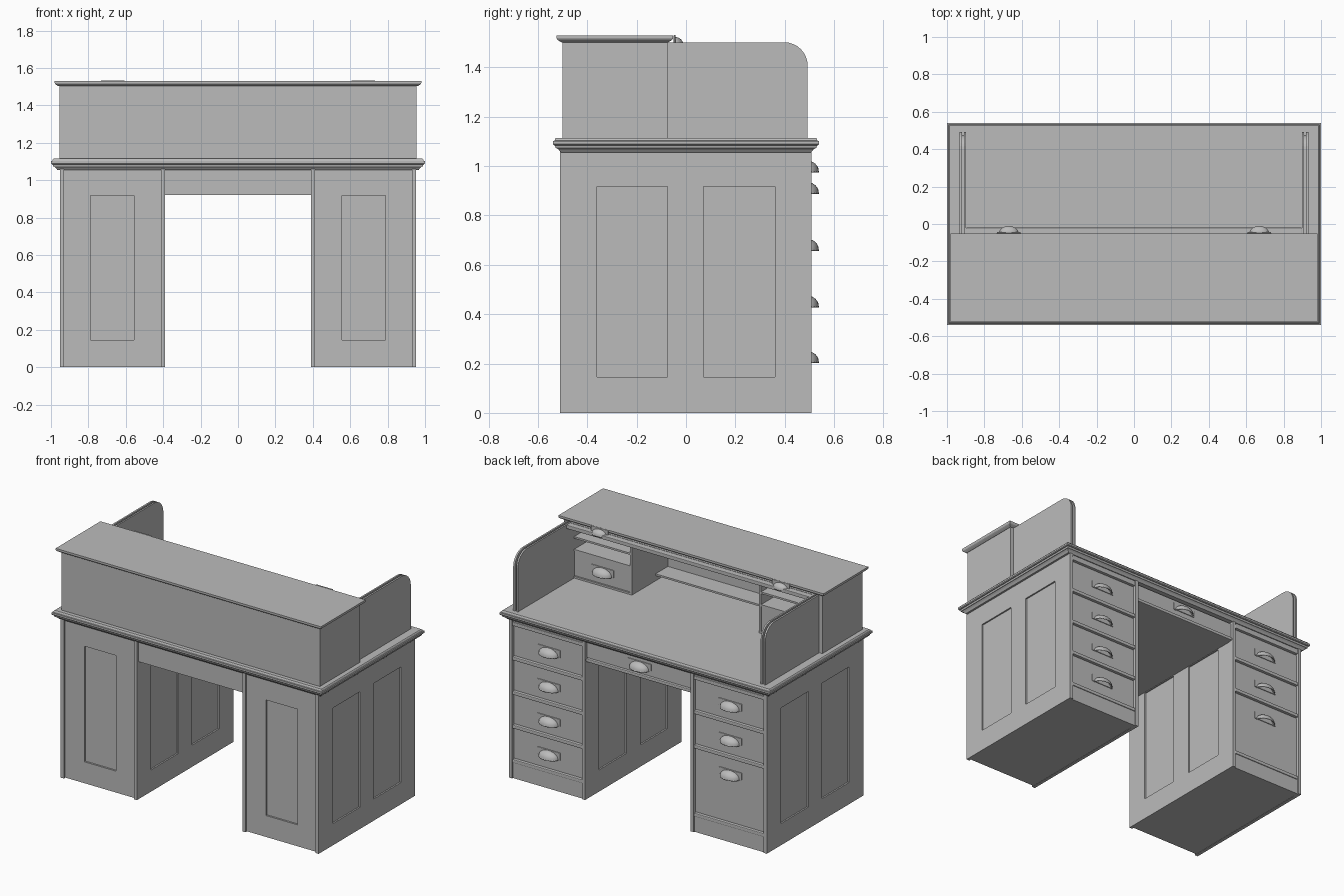
import bpy, bmesh, math
from mathutils import Matrix, Vector

if "Cube" in bpy.data.objects:
    bpy.data.objects.remove(bpy.data.objects["Cube"], do_unlink=True)

GREY = (0.5, 0.5, 0.5, 1)
mat = bpy.data.materials.new("plain_grey")
mat.use_nodes = True
mat.diffuse_color = GREY
mat.node_tree.nodes["Principled BSDF"].inputs["Base Color"].default_value = GREY


def finish(name, bm):
    bmesh.ops.recalc_face_normals(bm, faces=bm.faces)
    me = bpy.data.meshes.new(name)
    bm.to_mesh(me)
    bm.free()
    me.materials.append(mat)
    ob = bpy.data.objects.new(name, me)
    bpy.context.scene.collection.objects.link(ob)
    return ob


def add_box(bm, x, y, z):
    size = (x[1] - x[0], y[1] - y[0], z[1] - z[0], 1)
    mid = Vector((x[0] + x[1], y[0] + y[1], z[0] + z[1])) / 2
    bmesh.ops.create_cube(bm, size=1, matrix=Matrix.Translation(mid) @ Matrix.Diagonal(size))


def box(name, x, y, z, bevel=0):
    bm = bmesh.new()
    add_box(bm, sorted(x), y, z)
    if bevel:
        bmesh.ops.bevel(bm, geom=bm.edges[:], offset=bevel, segments=2, profile=0.5, affect='EDGES')
    return finish(name, bm)


def carve(ob, boxes):
    # Sink rectangular panels into a board
    bm = bmesh.new()
    for x, y, z in boxes:
        add_box(bm, sorted(x), y, z)
    cutter = finish(ob.name + "_cutter", bm)
    cutter.hide_render = True
    mod = ob.modifiers.new("panels", 'BOOLEAN')
    mod.operation, mod.solver, mod.object = 'DIFFERENCE', 'EXACT', cutter
    bpy.context.view_layer.objects.active = ob
    bpy.ops.object.modifier_apply(modifier=mod.name)
    bpy.data.objects.remove(cutter, do_unlink=True)


def stacked(name, half_x, y, steps):
    # Rectangular slab with a moulded edge: steps are (height, inset)
    bm = bmesh.new()
    rings = []
    for z, d in steps:
        rings.append([bm.verts.new((sx * (half_x - d), yy, z)) for sx, yy in
                      ((-1, y[0] + d), (1, y[0] + d), (1, y[1] - d), (-1, y[1] - d))])
    for a, b in zip(rings, rings[1:]):
        for i in range(4):
            j = (i + 1) % 4
            bm.faces.new((a[i], a[j], b[j], b[i]))
    bm.faces.new(rings[0])
    bm.faces.new(rings[-1])
    finish(name, bm)


def pull(name, x, y, z, scale=1.0):
    # Cup pull: quarter ellipsoid shell on a thin back plate
    bm = bmesh.new()
    bmesh.ops.create_uvsphere(bm, u_segments=24, v_segments=12, radius=1)
    for normal in ((0, -1, 0), (0, 0, -1)):
        bmesh.ops.bisect_plane(bm, geom=bm.verts[:] + bm.edges[:] + bm.faces[:],
                               plane_co=(0, 0, 0), plane_no=normal, clear_outer=True)
    bmesh.ops.transform(bm, verts=bm.verts, matrix=Matrix.Translation((x, y, z - 0.02))
                        @ Matrix.Diagonal((0.07 * scale, 0.05 * scale, 0.043 * scale, 1)))
    ob = finish(name, bm)
    solid = ob.modifiers.new("thickness", 'SOLIDIFY')
    solid.thickness, solid.offset = 0.006, -1
    bpy.ops.object.select_all(action='DESELECT')
    ob.select_set(True)
    bpy.context.view_layer.objects.active = ob
    bpy.ops.object.shade_smooth_by_angle()
    w = 0.085 * scale
    box(name + "_plate", (x - w, x + w), (y - 0.002, y + 0.005),
        (z - 0.022 * scale, z + 0.026 * scale), 0.002)


PANEL_Z = (0.145, 0.917)
PANEL_Y = ((-0.36, -0.075), (0.07, 0.36))
SIDES = ((1, "left"), (-1, "right"))
RAILS = {"left": (0.115, 0.345, 0.57, 0.8, 1.03), "right": (0.115, 0.57, 0.8, 1.03)}

# Pedestals: core, panelled side boards, drawers
for s, side in SIDES:
    core = box(side + "_pedestal", (s * 0.405, s * 0.935), (-0.497, 0.475), (0.002, 1.06))
    carve(core, [((s * 0.555, s * 0.788), (-0.6, -0.485), PANEL_Z)])
    outer = box(side + "_outer_board", (s * 0.93, s * 0.953), (-0.51, 0.508), (0, 1.06))
    carve(outer, [((s * 0.943, s * 1.1), y, PANEL_Z) for y in PANEL_Y])
    inner = box(side + "_inner_board", (s * 0.39, s * 0.412), (-0.51, 0.508), (0, 1.06))
    carve(inner, [((s * 0.3, s * 0.4), y, PANEL_Z) for y in PANEL_Y])

    span = (s * 0.412, s * 0.93)
    box(side + "_plinth", span, (0.46, 0.5), (0, 0.105))
    edges = RAILS[side]
    for i, z in enumerate(edges):
        box(f"{side}_rail_{i}", span, (0.46, 0.505), (z - 0.012, z + 0.012), 0.005)
    for i, (a, b) in enumerate(zip(edges, edges[1:])):
        box(f"{side}_drawer_{i}", span, (0.45, 0.488), (a + 0.014, b - 0.014))
        pull(f"{side}_drawer_pull_{i}", s * 0.67, 0.488, b - 0.117)
    box(side + "_top_rail", span, (0.46, 0.5), (1.04, 1.06))

# Middle drawer over the kneehole
box("middle_housing", (-0.392, 0.392), (-0.495, 0.47), (0.92, 1.06))
box("middle_drawer", (-0.39, 0.39), (0.45, 0.488), (0.945, 1.045))
box("middle_drawer_rail", (-0.39, 0.39), (0.45, 0.5), (0.92, 0.942), 0.005)
pull("middle_drawer_pull", 0, 0.488, 1.0)

# Moulded writing top
stacked("desk_top", 1.0, (-0.54, 0.54),
        ((1.055, 0.034), (1.066, 0.025), (1.072, 0.018), (1.073, 0.012), (1.084, 0.009),
         (1.085, 0.004), (1.09, 0), (1.102, 0), (1.103, 0.007), (1.112, 0.01), (1.115, 0.014)))

# Hutch: back, sides and moulded cap
box("hutch_back", (-0.955, 0.955), (-0.5, -0.48), (1.11, 1.506))
for s, side in SIDES:
    box(side + "_hutch_side", (s * 0.925, s * 0.955), (-0.5, -0.075), (1.11, 1.506))
stacked("hutch_cap", 0.98, (-0.525, -0.052),
        ((1.502, 0.02), (1.508, 0.01), (1.513, 0.003), (1.52, 0), (1.53, 0)))


def roll_panel(name, x, inset):
    # Side board with a rounded upper front corner
    y1, top, r = 0.493 - inset, 1.502 - inset, 0.095 - inset
    pts = [(-0.4, 1.11), (y1, 1.11)]
    pts += [(y1 - r + r * math.cos(a), top - r + r * math.sin(a))
            for a in (math.radians(11.25 * i) for i in range(9))]
    pts.append((-0.4, top))
    bm = bmesh.new()
    f = bm.faces.new([bm.verts.new((x[0], y, z)) for y, z in pts])
    ext = bmesh.ops.extrude_face_region(bm, geom=[f])["geom"]
    bmesh.ops.translate(bm, vec=(x[1] - x[0], 0, 0),
                        verts=[v for v in ext if isinstance(v, bmesh.types.BMVert)])
    # Extruding can drop the starting face, so close any open rim
    bmesh.ops.holes_fill(bm, edges=[e for e in bm.edges if e.is_boundary])
    finish(name, bm)


# Roll-top side boards with a track groove, and the inner cubbyholes
for s, side in SIDES:
    roll_panel(side + "_roll_outer", (s * 0.92, s * 0.932), 0)
    roll_panel(side + "_roll_groove", (s * 0.908, s * 0.92), 0.018)
    roll_panel(side + "_roll_inner", (s * 0.897, s * 0.908), 0)
    front = -0.1
    box(side + "_cubby_wall", (s * 0.47, s * 0.485), (-0.48, front), (1.11, 1.47))
    for i, z in enumerate((1.115, 1.295, 1.38, 1.458)):
        box(f"{side}_cubby_shelf_{i}", (s * 0.485, s * 0.9), (-0.48, front), (z, z + 0.012))
    box(side + "_cubby_drawer", (s * 0.485, s * 0.9), (-0.45, front - 0.006), (1.13, 1.293))
    pull(side + "_cubby_pull", s * 0.69, front - 0.006, 1.215)
    # Lift handles on the rolled-up shutter
    pull(side + "_lift_handle", s * 0.67, -0.048, 1.512, 0.75)
box("centre_shelf", (-0.47, 0.47), (-0.48, -0.35), (1.15, 1.162))

# Bottom slat of the rolled-up shutter
box("shutter_slat", (-0.9, 0.9), (-0.06, -0.02), (1.475, 1.5), 0.004)
box("shutter_roll", (-0.9, 0.9), (-0.47, -0.06), (1.485, 1.5))
